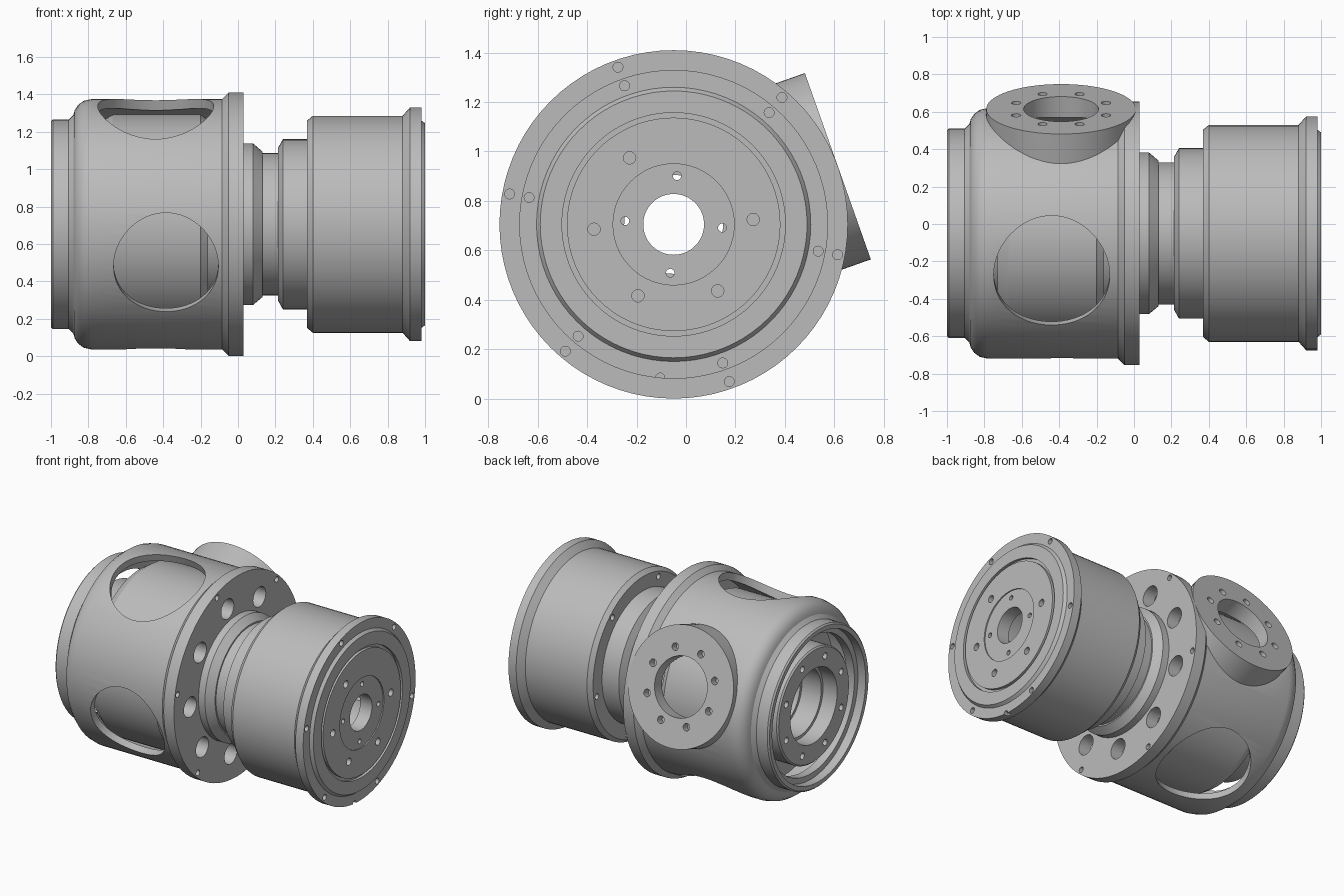
import bpy, bmesh, math
from mathutils import Vector, Matrix

if "Cube" in bpy.data.objects:
    bpy.data.objects.remove(bpy.data.objects["Cube"])

AXIS = Vector((0, -0.05, 0.705))   # centre line, running along x
SEG = 80

gray = bpy.data.materials.new("machined_gray")
gray.use_nodes = True
gray.diffuse_color = (0.5, 0.5, 0.5, 1)
gray.node_tree.nodes["Principled BSDF"].inputs["Base Color"].default_value = (0.5, 0.5, 0.5, 1)


def radial(deg):
    a = math.radians(deg)
    return Vector((0, math.cos(a), math.sin(a)))


def make_object(name, bm):
    bmesh.ops.recalc_face_normals(bm, faces=bm.faces)
    mesh = bpy.data.meshes.new(name)
    bm.to_mesh(mesh)
    bm.free()
    mesh.materials.append(gray)
    obj = bpy.data.objects.new(name, mesh)
    bpy.context.collection.objects.link(obj)
    return obj


def revolve(name, profile):
    """Solid of revolution about the centre line from a closed (x, radius) profile."""
    bm = bmesh.new()
    rings = []
    for i in range(SEG):
        d = radial(360 * i / SEG)
        rings.append([bm.verts.new(AXIS + Vector((x, 0, 0)) + d * r) for x, r in profile])
    n = len(profile)
    for i in range(SEG):
        a, b = rings[i], rings[(i + 1) % SEG]
        for j in range(n):
            k = (j + 1) % n
            if profile[j][1] + profile[k][1] > 0:
                bm.faces.new((a[j], a[k], b[k], b[j]))
    bmesh.ops.remove_doubles(bm, verts=bm.verts, dist=1e-5)
    return make_object(name, bm)


def add_rod(bm, start, end, r, seg=20):
    """Cylinder between two points given relative to the centre line."""
    d = end - start
    turn = d.to_track_quat("Z", "Y").to_matrix().to_4x4()
    bmesh.ops.create_cone(bm, cap_ends=True, segments=seg, radius1=r, radius2=r, depth=d.length,
                          matrix=Matrix.Translation(AXIS + (start + end) / 2) @ turn)


def combine(obj, other, operation):
    """Apply a boolean and discard the helper."""
    other.hide_render = True
    mod = obj.modifiers.new("cut", "BOOLEAN")
    mod.operation, mod.object, mod.solver = operation, other, "EXACT"
    bpy.context.view_layer.update()
    deps = bpy.context.evaluated_depsgraph_get()
    mesh = bpy.data.meshes.new_from_object(obj.evaluated_get(deps))
    obj.modifiers.clear()
    obj.data = mesh
    bpy.data.objects.remove(other)


def axial_holes(bm, angles, ring, r, x0, x1, seg=20):
    for a in angles:
        p = radial(a) * ring
        add_rod(bm, p + Vector((x0, 0, 0)), p + Vector((x1, 0, 0)), r, seg)


def finish(obj):
    obj.data.shade_smooth()
    obj.data.set_sharp_from_angle(angle=math.radians(25))


six = [49.5 + 60 * k for k in range(6)]

# Housing: outer form, side port, then hollowed out
housing = revolve("housing", [
    (-1, 0), (-1, 0.55), (-0.99, 0.56), (-0.905, 0.56), (-0.88, 0.585), (-0.873, 0.61),
    (-0.855, 0.638), (-0.825, 0.66), (-0.78, 0.67), (-0.085, 0.67), (-0.05, 0.705),
    (0.03, 0.705), (0.03, 0)])
PORT = 19.5
port_x = Vector((-0.39, 0, 0))
port_dir = radial(PORT)
bm = bmesh.new()
add_rod(bm, port_x + port_dir * 0.3, port_x + port_dir * 0.705, 0.4, 72)
combine(housing, make_object("port_form", bm), "UNION")

cavity = revolve("cavity", [
    (-1.1, 0), (-1.1, 0.52), (-0.94, 0.52), (-0.94, 0.48), (-0.88, 0.48), (-0.85, 0.58),
    (-0.8, 0.62), (-0.06, 0.62), (-0.06, 0.42), (0.1, 0.42), (0.1, 0)])
combine(housing, cavity, "DIFFERENCE")

# Windows and port bore
bm = bmesh.new()
for deg, x, r in ((109.5, -0.44, 0.31), (199.5, -0.385, 0.28), (289.5, -0.44, 0.31),
                  (PORT, -0.39, 0.2)):
    c = Vector((x, 0, 0))
    add_rod(bm, c + radial(deg) * 0.46, c + radial(deg) * 0.9, r, 64)
combine(housing, make_object("window_cutter", bm), "DIFFERENCE")

# Flange openings, flange bolt holes and port bolt holes
bm = bmesh.new()
axial_holes(bm, [22 + 40 * k for k in range(9)], 0.525, 0.07, -0.09, 0.1, 32)
axial_holes(bm, six, 0.675, 0.02, -0.02, 0.1)
side = port_dir.cross(Vector((1, 0, 0)))
for k in range(8):
    a = math.radians(22.5 + 45 * k)
    p = port_x + (Vector((1, 0, 0)) * math.cos(a) + side * math.sin(a)) * 0.26
    add_rod(bm, p + port_dir * 0.65, p + port_dir * 0.8, 0.025)
combine(housing, make_object("hole_cutter", bm), "DIFFERENCE")
finish(housing)

# Rotor: inner drum, neck and outer drum with a stepped bore
rotor = revolve("rotor", [
    (-0.96, 0.26), (-0.96, 0.39), (-0.95, 0.4), (-0.73, 0.4), (-0.73, 0.55), (-0.67, 0.588),
    (-0.2, 0.588), (-0.16, 0.56), (-0.16, 0.432), (0.08, 0.432), (0.13, 0.39), (0.13, 0.38),
    (0.215, 0.38), (0.215, 0.41), (0.24, 0.455), (0.37, 0.455), (0.37, 0.555), (0.4, 0.58),
    (0.88, 0.58), (0.92, 0.625), (0.98, 0.625), (0.98, 0.555), (1, 0.54), (1, 0.452),
    (0.98, 0.452), (0.98, 0.432), (1, 0.432), (1, 0.245), (0.992, 0.245), (0.992, 0.123),
    (0.9, 0.123), (0.9, 0.2), (-0.5, 0.2), (-0.5, 0.22), (-0.7, 0.22), (-0.7, 0.24),
    (-0.85, 0.24), (-0.85, 0.26)])
bm = bmesh.new()
axial_holes(bm, six, 0.595, 0.02, 0.95, 1.1)
axial_holes(bm, [265], 0.622, 0.018, 0.95, 1.1)
axial_holes(bm, six, 0.52, 0.02, 0.3, 0.45)
axial_holes(bm, [3.5, 123.5, 183.5, 243.5, 303.5], 0.323, 0.025, 0.96, 1.1)
axial_holes(bm, [-4 + 90 * k for k in range(4)], 0.197, 0.017, 0.8, 1.1)
axial_holes(bm, [22.5 + 45 * k for k in range(8)], 0.33, 0.022, -1.1, -0.91)
combine(rotor, make_object("rotor_hole_cutter", bm), "DIFFERENCE")
finish(rotor)
